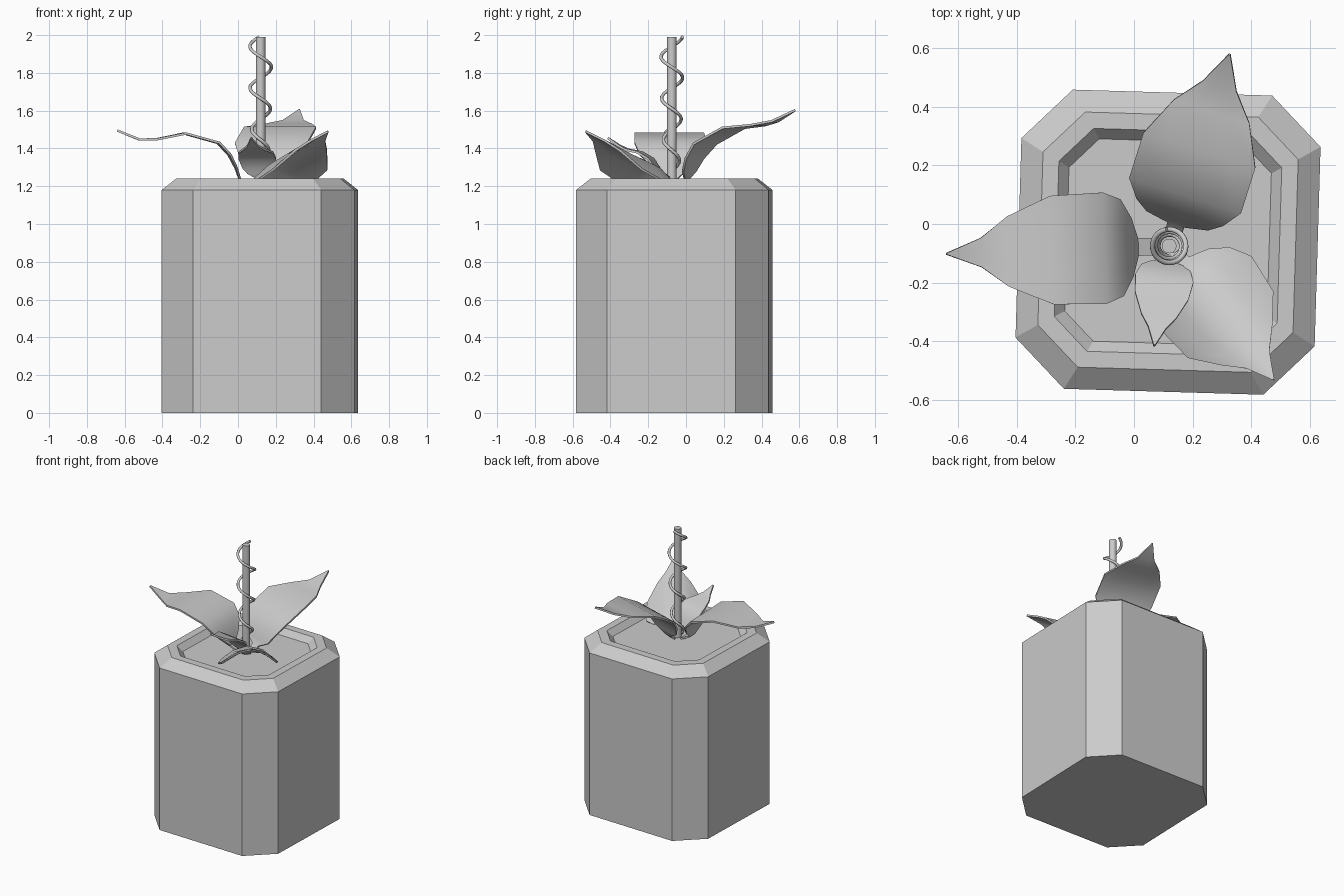
import bpy, bmesh, math
from mathutils import Vector

if "Cube" in bpy.data.objects:
    bpy.data.objects.remove(bpy.data.objects["Cube"])

CX, CY = 0.12, -0.075          # stem position


def finish(bm, name, smooth=False):
    bmesh.ops.recalc_face_normals(bm, faces=bm.faces)
    me = bpy.data.meshes.new(name)
    bm.to_mesh(me)
    bm.free()
    ob = bpy.data.objects.new(name, me)
    bpy.context.collection.objects.link(ob)
    if smooth:
        bpy.ops.object.select_all(action='DESELECT')
        bpy.context.view_layer.objects.active = ob
        ob.select_set(True)
        bpy.ops.object.shade_smooth_by_angle(angle=math.radians(35))
    return ob


# Pot: chamfered square rings (half size, half straight side, height)
def ring(bm, h, s, z):
    pts = [(s, -h), (h, -s), (h, s), (s, h), (-s, h), (-h, s), (-h, -s), (-s, -h)]
    return [bm.verts.new((x, y, z)) for x, y in pts]


bm = bmesh.new()
profile = [(0.51, 0.34, 0), (0.51, 0.34, 1.18), (0.435, 0.295, 1.24),
           (0.38, 0.265, 1.24), (0.345, 0.245, 1.20)]
rings = [ring(bm, *p) for p in profile]
for a, b in zip(rings, rings[1:]):
    for i in range(8):
        j = (i + 1) % 8
        bm.faces.new((a[i], a[j], b[j], b[i]))
bm.faces.new(rings[0])
bm.faces.new(rings[-1])
pot = finish(bm, "pot")
pot.location = (0.116, -0.062, 0)
pot.rotation_euler.z = math.radians(-1.7)

# Stem
bm = bmesh.new()
bmesh.ops.create_cone(bm, cap_ends=True, segments=16, radius1=0.025, radius2=0.025, depth=0.80)
stem = finish(bm, "stem", True)
stem.location = (CX, CY, 1.59)

# Tendril winding around the stem, widening upward
cu = bpy.data.curves.new("tendril", 'CURVE')
cu.dimensions = '3D'
cu.bevel_depth = 0.009
cu.bevel_resolution = 2
cu.use_fill_caps = True
sp = cu.splines.new('POLY')
N = 84
sp.points.add(N)
for i in range(N + 1):
    t = i / N
    z = 1.21 + 0.78 * t
    a = -2 * math.pi * (z - 1.83) / 0.22
    r = 0.035 + 0.022 * min(1, t * 1.5)
    sp.points[i].co = (CX + r * math.cos(a), CY + r * math.sin(a), z, 1)
bpy.context.collection.objects.link(bpy.data.objects.new("tendril", cu))


# Leaf: stations of (distance from stem, height, half width), arch = droop of the sides
def leaf(name, angle, stations, arch=0.0):
    a = math.radians(angle)
    along, side = Vector((math.cos(a), math.sin(a), 0)), Vector((-math.sin(a), math.cos(a), 0))
    bm = bmesh.new()
    rows = []
    for r, z, w in stations:
        row = []
        for k in (-1, -0.5, 0, 0.5, 1):
            p = Vector((CX, CY, z - arch * (k * w) ** 2)) + along * r + side * (k * w)
            row.append(bm.verts.new(p))
        rows.append(row)
    for p, q in zip(rows, rows[1:]):
        for i in range(4):
            bm.faces.new((p[i], p[i + 1], q[i + 1], q[i]))
    bmesh.ops.recalc_face_normals(bm, faces=bm.faces)
    bmesh.ops.solidify(bm, geom=bm.faces[:], thickness=0.012)
    return finish(bm, name, True)


leaf("leaf_left", 182, [
    (.04, 1.21, .03), (.105, 1.24, .03), (.125, 1.30, .10), (.16, 1.37, .165), (.22, 1.435, .19),
    (.40, 1.485, .185), (.55, 1.455, .12), (.64, 1.453, .05), (.757, 1.50, .003)])
leaf("leaf_back", 72.5, [
    (.04, 1.21, .03), (.075, 1.24, .03), (.09, 1.28, .11), (.12, 1.35, .155), (.18, 1.43, .20),
    (.34, 1.515, .20), (.48, 1.53, .135), (.57, 1.55, .06), (.682, 1.608, .003)])
leaf("leaf_right", -52, [
    (.03, 1.22, .03), (.07, 1.25, .03), (.09, 1.28, .10), (.13, 1.31, .16), (.20, 1.345, .20),
    (.34, 1.395, .185), (.43, 1.43, .11), (.49, 1.455, .05), (.577, 1.495, .003)], arch=3.0)
leaf("leaf_small", -98.5, [
    (.02, 1.22, .02), (.05, 1.25, .02), (.06, 1.27, .06), (.075, 1.30, .085), (.11, 1.35, .10),
    (.17, 1.385, .092), (.24, 1.40, .06), (.28, 1.42, .03), (.339, 1.46, .003)])
